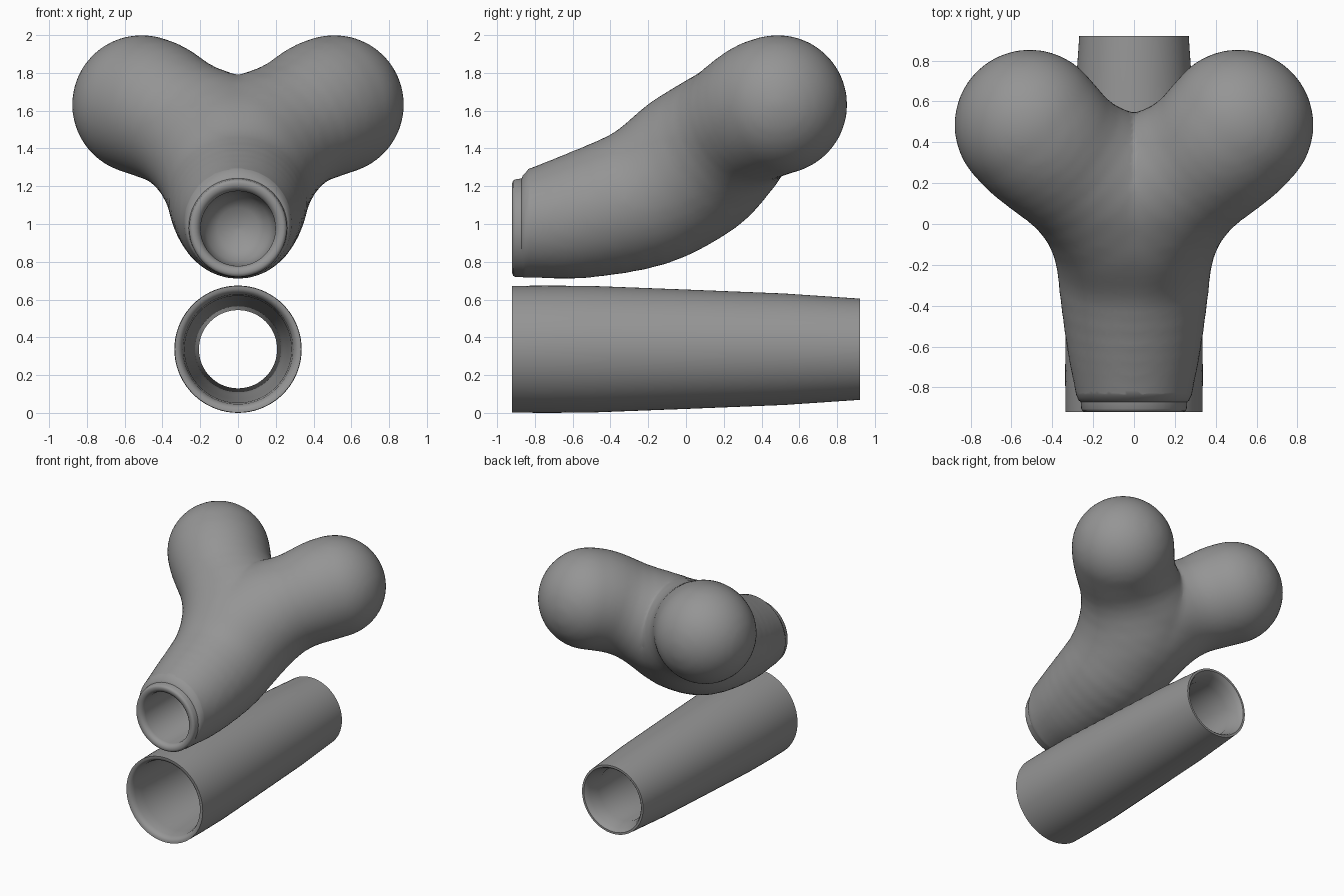
import bpy, bmesh, math
from mathutils import Vector

if "Cube" in bpy.data.objects:
    bpy.data.objects.remove(bpy.data.objects["Cube"])

# limb centre lines: (x, y, z, radius); the arm is mirrored across x = 0
TRUNK = [(0, -1, .98, .258), (0, -.8, 1.002, .286), (0, -.55, 1.047, .333),
         (0, -.22, 1.145, .374), (0, .02, 1.28, .38), (0, .17, 1.4, .343)]
ARM = [(.08, .07, 1.38, .31), (.29, .265, 1.52, .34), (.44, .41, 1.605, .365), (.51, .485, 1.632, .368)]
BLEND = .2
GREY = bpy.data.materials.new("dark_grey")
GREY.diffuse_color = (.3, .3, .3, 1)
GREY.use_nodes = True
GREY.node_tree.nodes["Principled BSDF"].inputs["Base Color"].default_value = GREY.diffuse_color


def smooth_chain(chain, n=5):
    # Catmull-Rom resampling of a limb
    c = [Vector(p) for p in chain]
    c = [c[0] * 2 - c[1]] + c + [c[-1] * 2 - c[-2]]
    out = []
    for a, b, d, e in zip(c, c[1:], c[2:], c[3:]):
        for i in range(n):
            t = i / n
            out.append((b * 2 + (d - a) * t + (a * 2 - b * 5 + d * 4 - e) * t * t
                        + (b * 3 - a - d * 3 + e) * t ** 3) / 2)
    return out + [c[-2]]


def segments(chain):
    out = []
    for a, b in zip(chain, chain[1:]):
        ab = b.xyz - a.xyz
        out.append((a.xyz, ab, ab.length_squared, a.w, b.w - a.w))
    return out


TRUNK, ARM = smooth_chain(TRUNK, 4), smooth_chain(ARM, 3)
T_SEG, A_SEG = segments(TRUNK), segments(ARM)


def limb(p, segs):
    best = 9
    for a, ab, l2, ra, dr in segs:
        q = p - a
        t = min(1, max(0, q.dot(ab) / l2))
        best = min(best, (q - ab * t).length - ra - dr * t)
    return best


def field(p):
    d1 = limb(p, T_SEG)
    d2 = limb(Vector((abs(p.x), p.y, p.z)), A_SEG)
    h = max(BLEND - abs(d1 - d2), 0) / BLEND
    return min(d1, d2) - h * h * BLEND / 4


def finish(bm, name):
    bmesh.ops.recalc_face_normals(bm, faces=bm.faces)
    me = bpy.data.meshes.new(name)
    bm.to_mesh(me)
    bm.free()
    me.materials.append(GREY)
    ob = bpy.data.objects.new(name, me)
    bpy.context.collection.objects.link(ob)
    bpy.ops.object.select_all(action='DESELECT')
    ob.select_set(True)
    bpy.context.view_layer.objects.active = ob
    bpy.ops.object.shade_smooth_by_angle(angle=math.radians(40))
    return ob


def relax(bm):
    bmesh.ops.smooth_vert(bm, verts=bm.verts, factor=.5, use_axis_x=True, use_axis_y=True, use_axis_z=True)


# rough body: overlapping spheres along the limbs, fused by voxel remesh
bm = bmesh.new()
for chain, side in ((TRUNK, 1), (ARM, 1), (ARM, -1)):
    for c in chain:
        s = bmesh.ops.create_icosphere(bm, subdivisions=3, radius=c.w)
        bmesh.ops.translate(bm, verts=s['verts'], vec=(c.x * side, c.y, c.z))
rough = finish(bm, "forked_body_rough")
mod = rough.modifiers.new("fuse", 'REMESH')
mod.mode = 'VOXEL'
mod.voxel_size = .03
ev = rough.evaluated_get(bpy.context.evaluated_depsgraph_get())
bm = bmesh.new()
bm.from_mesh(ev.to_mesh())
ev.to_mesh_clear()
bpy.data.objects.remove(rough)

# pull the skin onto the smoothly blended limbs
E = .004
EX, EY, EZ = Vector((E, 0, 0)), Vector((0, E, 0)), Vector((0, 0, E))
for step in range(3):
    for v in bm.verts:
        p = v.co
        d = field(p)
        g = Vector((field(p + EX) - d, field(p + EY) - d, field(p + EZ) - d))
        if g.length > 1e-6:
            v.co = p - g.normalized() * d
    for i in range(2):
        relax(bm)

# open the neck, then run the collar, rim and socket inward: (radius, y, centre z)
bmesh.ops.bisect_plane(bm, geom=bm.verts[:] + bm.edges[:] + bm.faces[:], dist=1e-5,
                       plane_co=(0, -.835, 0), plane_no=(0, -1, 0), clear_outer=True)
COLLAR = [(.277, -.85, .994), (.27, -.864, .988), (.261, -.87, .981), (.258, -.904, .978), (.252, -.915, .978),
          (.24, -.92, .978), (.222, -.917, .978), (.205, -.905, .977), (.198, -.88, .976), (.195, -.5, .976),
          (.17, -.42, .976), (.11, -.36, .976), (.01, -.34, .976)]
ring = [e for e in bm.edges if e.is_boundary]
for r, y, zc in COLLAR:
    new = bmesh.ops.extrude_edge_only(bm, edges=ring)['geom']
    for v in (g for g in new if isinstance(g, bmesh.types.BMVert)):
        a = math.atan2(v.co.z - zc, v.co.x)
        v.co = (r * math.cos(a), y, zc + r * math.sin(a))
    ring = [g for g in new if isinstance(g, bmesh.types.BMEdge)]
bmesh.ops.holes_fill(bm, edges=ring, sides=0)
finish(bm, "forked_body")

# hollow tapered tube: closed (radius, y) profile spun around y
TUBE = [(.335, -.92), (.337, -.75), (.335, -.5), (.316, 0), (.295, .52), (.268, .92),
        (.252, .92), (.242, .91), (.23, .88), (.207, .8), (.24, .4), (.265, -.3),
        (.283, -.8), (.291, -.88), (.302, -.908), (.318, -.92)]
N = 72
bm = bmesh.new()
rows = []
for i in range(N):
    a = 2 * math.pi * i / N
    rows.append([bm.verts.new((r * math.cos(a), y, .337 + r * math.sin(a))) for r, y in TUBE])
for i in range(N):
    p, q = rows[i], rows[(i + 1) % N]
    for j in range(len(TUBE)):
        k = (j + 1) % len(TUBE)
        bm.faces.new((p[j], p[k], q[k], q[j]))
finish(bm, "hollow_tube")
